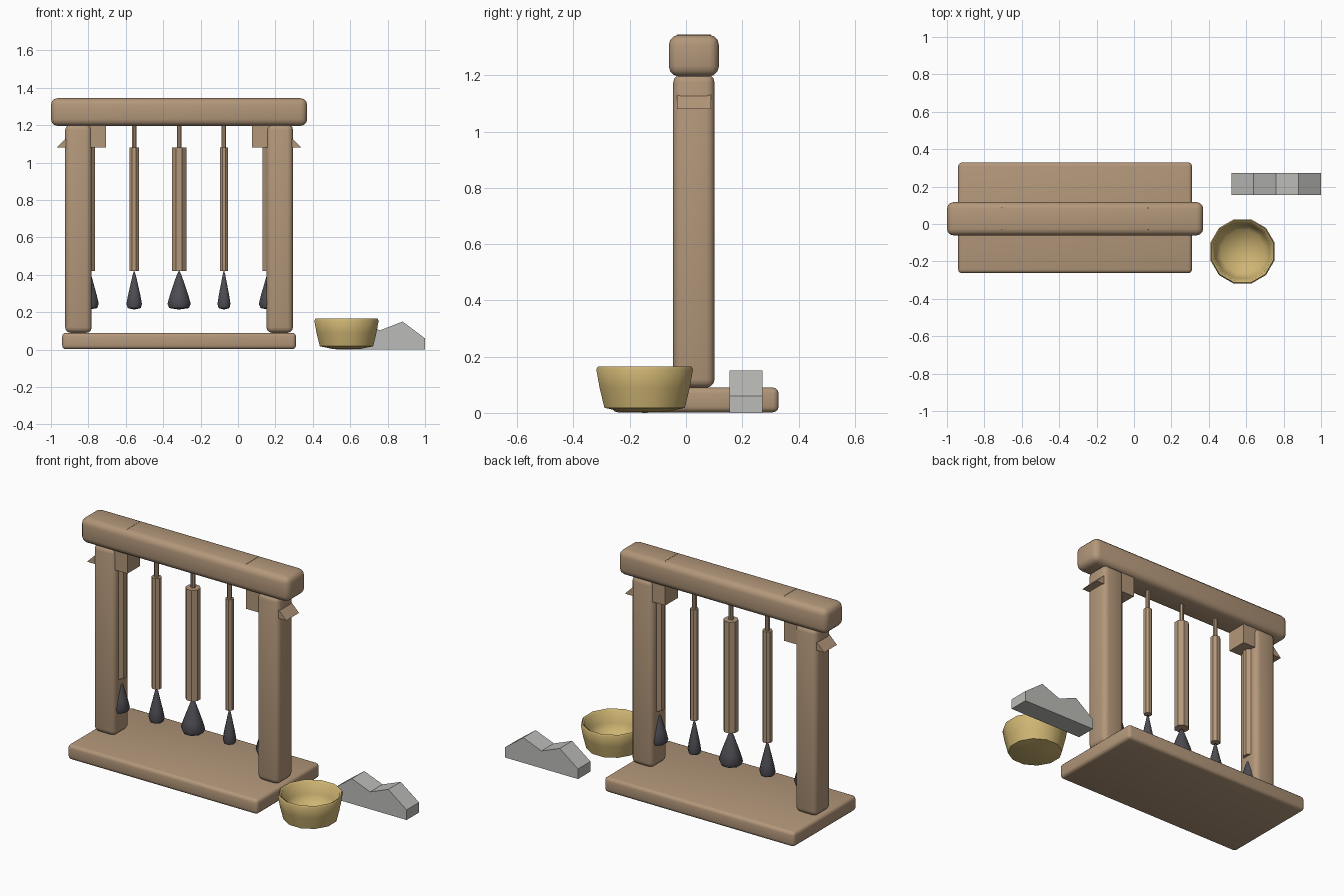
import bpy, bmesh, math

old = bpy.data.objects.get("Cube")
if old:
    bpy.data.objects.remove(old, do_unlink=True)

CX, CY = -0.315, 0.028   # centre of the stand


def material(name, rgb):
    m = bpy.data.materials.new(name)
    m.use_nodes = True
    m.diffuse_color = (*rgb, 1)
    m.node_tree.nodes["Principled BSDF"].inputs["Base Color"].default_value = (*rgb, 1)
    return m


WOOD = material("light wood", (0.45, 0.31, 0.195))
BRISTLE = material("dark bristle", (0.075, 0.072, 0.085))
BRASS = material("brass", (0.62, 0.46, 0.17))
STONE = material("grey stone", (0.50, 0.50, 0.48))


def finish(name, bm, mat, smooth=None):
    bmesh.ops.recalc_face_normals(bm, faces=bm.faces)
    me = bpy.data.meshes.new(name)
    bm.to_mesh(me)
    bm.free()
    me.materials.append(mat)
    ob = bpy.data.objects.new(name, me)
    bpy.context.collection.objects.link(ob)
    if smooth:
        bpy.ops.object.select_all(action="DESELECT")
        ob.select_set(True)
        bpy.context.view_layer.objects.active = ob
        bpy.ops.object.shade_smooth_by_angle(angle=math.radians(smooth))
    return ob


def rounded_box(name, centre, size, bevel):
    bm = bmesh.new()
    bmesh.ops.create_cube(bm, size=1)
    for v in bm.verts:
        v.co = [c + s * k for c, s, k in zip(centre, size, v.co)]
    bmesh.ops.bevel(bm, geom=bm.edges[:], offset=bevel, segments=3,
                    profile=0.5, affect="EDGES")
    return finish(name, bm, WOOD, 40)


def prism(name, outline, y0, y1, mat):
    """Extrude an x-z outline along y."""
    bm = bmesh.new()
    face = bm.faces.new([bm.verts.new((x, y0, z)) for x, z in outline])
    new = bmesh.ops.extrude_face_region(bm, geom=[face])["geom"]
    for v in new:
        if isinstance(v, bmesh.types.BMVert):
            v.co.y = y1
    return finish(name, bm, mat)


def lathe(name, profile, centre, sides, mat, smooth=None):
    """Turn an (r, z) profile around a vertical axis."""
    bm = bmesh.new()
    rings = []
    for r, z in profile:
        n = sides if r > 0 else 1
        rings.append([bm.verts.new((centre[0] + r * math.cos(math.tau * (i + 0.5) / n),
                                    centre[1] + r * math.sin(math.tau * (i + 0.5) / n), z))
                      for i in range(n)])
    for a, b in zip(rings, rings[1:]):
        for i in range(sides):
            j = (i + 1) % sides
            quad = [a[i % len(a)], a[j % len(a)], b[j % len(b)], b[i % len(b)]]
            bm.faces.new(list(dict.fromkeys(quad)))
    return finish(name, bm, mat, smooth)


# Stand frame
rounded_box("base_board", (CX, 0.033, 0.046), (1.25, 0.592, 0.088), 0.02)
rounded_box("top_beam", (CX, CY, 1.27), (1.37, 0.178, 0.148), 0.036)
for side, tag in ((-1, "right"), (1, "left")):
    rounded_box(tag + "_post", (CX + side * 0.538, CY, 0.647), (0.142, 0.147, 1.115), 0.03)
    # Corner brace passing through the post
    prism(tag + "_brace", [(CX + side * 0.655, 1.08), (CX + side * 0.39, 1.08),
                           (CX + side * 0.39, 1.345)], -0.032, 0.088, WOOD)

# Hanging brushes
radii = (0.034, 0.028, 0.042, 0.0235, 0.036)
for i, r in enumerate(radii):
    at = (CX + (i - 2) * 0.24, CY)
    tag = "brush_%d_" % (i + 1)
    lathe(tag + "cord", [(0, 1.07), (0.013, 1.07), (0.013, 1.22), (0, 1.22)], at, 8, WOOD)
    lathe(tag + "handle", [(0, 0.42), (r, 0.42), (r, 1.08), (0, 1.08)], at, 8, WOOD)
    t = r * 1.6
    lathe(tag + "bristles", [(0, 0.425), (t * 0.2, 0.40), (t * 0.5, 0.345), (t * 0.8, 0.29),
                             (t, 0.245), (t * 0.85, 0.222), (0, 0.214)], at, 8, BRISTLE, 50)

# Water bowl
lathe("bowl", [(0, 0), (0.08, 0.004), (0.148, 0.018), (0.166, 0.09), (0.178, 0.155),
               (0.172, 0.165), (0.16, 0.157), (0.148, 0.09), (0.12, 0.04), (0, 0.022)],
      (0.58, -0.147), 12, BRASS, 60)

# Brush rest with two peaks
prism("brush_rest", [(0.52, 0), (1.0, 0), (1.0, 0.06), (0.88, 0.15), (0.76, 0.103),
                     (0.64, 0.15), (0.52, 0.06)], 0.155, 0.272, STONE)
